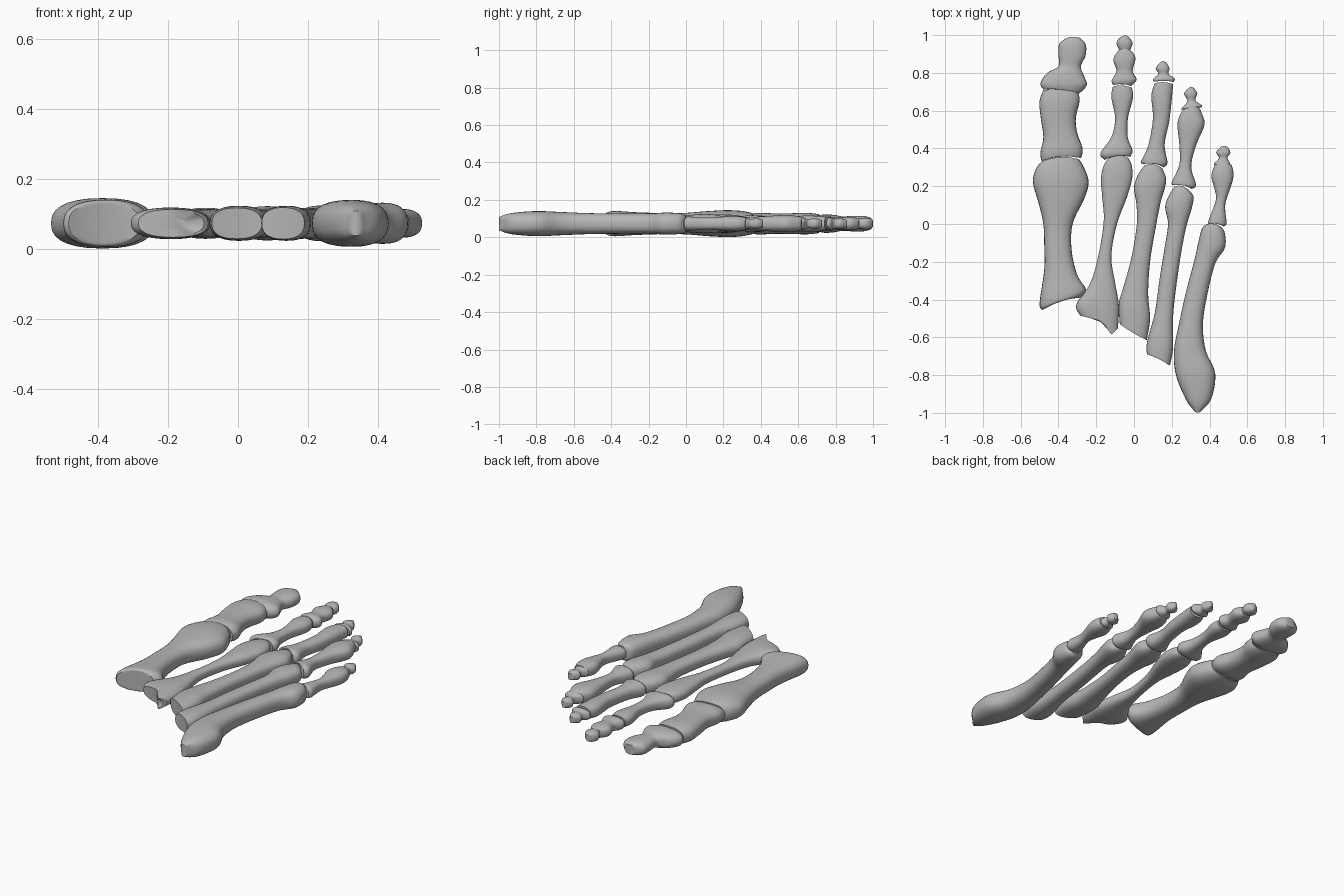
import bpy, bmesh, math

mat = bpy.data.materials.new("bone_grey")
mat.diffuse_color = (0.47, 0.47, 0.47, 1)
MID_Z, SIDES, SUB = 0.073, 28, 5


def spline(p0, p1, p2, p3, t):
    return [0.5 * (2*b + (c-a)*t + (2*a-5*b+4*c-d)*t*t + (3*b-a-3*c+d)*t**3)
            for a, b, c, d in zip(p0, p1, p2, p3)]


def bone(name, half_z, stations, bow=(0.012, 0.012), spike=None):
    """Loft through stations (left x, left y, right x, right y); bow bends the two end faces."""
    n = len(stations)
    path = []
    for i in range(n - 1):
        q = [stations[max(0, min(n-1, i+k))] for k in (-1, 0, 1, 2)]
        path += [spline(*q, j / SUB) for j in range(SUB)]
    path.append(stations[-1])
    widest = max(math.hypot(s[2]-s[0], s[3]-s[1]) for s in path)
    last = len(path) - 1
    # cap rings, rounded edge rings, body rings
    rings = [(0, 0.45), (0, 0.88)] + [(i, 1.0) for i in range(last + 1)] + [(last, 0.88), (last, 0.45)]
    bm = bmesh.new()
    loops = []
    for i, scale in rings:
        xl, yl, xr, yr = path[i]
        h = half_z * (math.hypot(xr-xl, yr-yl) / widest) ** 0.35
        w0 = max(0, 1 - i / 8) ** 2
        w1 = max(0, 1 - (last - i) / 8) ** 2
        h *= 1 - 0.1 * max(w0, w1)
        loop = []
        for k in range(SIDES):
            a = 2 * math.pi * k / SIDES
            c, s = math.cos(a), math.sin(a)
            u = math.copysign(abs(c) ** 0.85, c) * scale
            v = math.copysign(abs(s) ** 0.8, s) * scale
            x = (xl + xr) / 2 + u * (xr - xl) / 2
            y = (yl + yr) / 2 + u * (yr - yl) / 2
            y += (1 - u*u) * (bow[0] * w0 + bow[1] * w1)
            if spike:
                y -= spike[1] * w0 * max(0, 1 - abs(x - spike[0]) / spike[2])
            loop.append(bm.verts.new((x, y, MID_Z + v * h)))
        loops.append(loop)
    for a, b in zip(loops, loops[1:]):
        for k in range(SIDES):
            m = (k + 1) % SIDES
            bm.faces.new((a[k], a[m], b[m], b[k]))
    bm.faces.new(loops[0])
    bm.faces.new(loops[-1])
    bmesh.ops.recalc_face_normals(bm, faces=bm.faces)
    me = bpy.data.meshes.new(name)
    bm.to_mesh(me)
    bm.free()
    me.materials.append(mat)
    ob = bpy.data.objects.new(name, me)
    bpy.context.collection.objects.link(ob)
    bpy.context.view_layer.objects.active = ob
    ob.select_set(True)
    bpy.ops.object.shade_smooth_by_angle(angle=math.radians(40))
    ob.select_set(False)


# First ray (big toe)
bone("first_metatarsal", 0.072, [
    (-.485, -.455, -.28, -.39), (-.50, -.42, -.255, -.345), (-.475, -.24, -.30, -.27),
    (-.475, -.12, -.33, -.14), (-.48, 0, -.325, 0), (-.505, .11, -.265, .13),
    (-.535, .22, -.24, .22), (-.52, .29, -.265, .30), (-.49, .33, -.29, .342)], (.015, .018))
bone("first_proximal_phalanx", 0.059, [
    (-.49, .332, -.28, .348), (-.495, .38, -.272, .40), (-.48, .46, -.30, .48),
    (-.495, .57, -.308, .56), (-.50, .65, -.288, .65), (-.48, .708, -.295, .695)], (.018, .01))
bone("first_distal_phalanx", 0.05, [
    (-.48, .712, -.29, .69), (-.495, .745, -.25, .735), (-.46, .80, -.265, .785),
    (-.40, .835, -.282, .835), (-.40, .90, -.257, .89), (-.395, .955, -.255, .95),
    (-.355, .985, -.285, .985)], (.01, .006))

# Second ray
bone("second_metatarsal", 0.046, [
    (-.285, -.485, -.085, -.535), (-.305, -.425, -.08, -.43), (-.23, -.31, -.10, -.31),
    (-.185, -.15, -.12, -.17), (-.16, .02, -.09, 0), (-.168, .14, -.038, .14),
    (-.175, .24, -.01, .24), (-.16, .31, -.012, .31), (-.13, .355, -.03, .35)],
    (0, .012), (-.12, .06, .05))
bone("second_proximal_phalanx", 0.045, [
    (-.155, .34, -.02, .355), (-.178, .375, -.008, .39), (-.12, .46, -.033, .46),
    (-.10, .56, -.032, .56), (-.12, .67, -.005, .67), (-.112, .728, -.012, .722)], (.014, .008))
bone("second_middle_phalanx", 0.038, [
    (-.11, .735, -.015, .73), (-.118, .76, .014, .765), (-.093, .81, -.007, .81),
    (-.11, .87, .008, .88), (-.082, .92, -.018, .92)], (.008, .008))
bone("second_distal_phalanx", 0.032, [
    (-.08, .925, -.018, .925), (-.092, .955, -.008, .955), (-.082, .98, -.018, .98),
    (-.06, .995, -.035, .995)], (0, .004))

# Third ray
bone("third_metatarsal", 0.051, [
    (-.075, -.53, .068, -.615), (-.08, -.42, .085, -.50), (-.055, -.33, .075, -.37),
    (-.012, -.17, .085, -.20), (.015, .0, .113, -.03), (.012, .11, .14, .11),
    (0, .19, .163, .19), (.018, .255, .17, .24), (.055, .31, .15, .295)], (-.005, .014))
bone("third_proximal_phalanx", 0.047, [
    (.055, .318, .155, .30), (.038, .33, .177, .325), (.075, .415, .162, .42),
    (.10, .555, .186, .54), (.092, .68, .20, .66), (.11, .745, .207, .74)], (.012, .008))
bone("third_distal_phalanx", 0.034, [
    (.105, .753, .21, .752), (.10, .766, .215, .77), (.128, .795, .183, .795),
    (.115, .825, .188, .825), (.14, .857, .168, .857)], (.005, .005))

# Fourth ray
bone("fourth_metatarsal", 0.051, [
    (.068, -.69, .19, -.75), (.07, -.62, .207, -.655), (.11, -.47, .207, -.49),
    (.137, -.28, .225, -.32), (.163, -.12, .252, -.14), (.18, .0, .278, -.01),
    (.165, .09, .305, .08), (.187, .155, .315, .145), (.215, .198, .29, .18)], (.006, .012))
bone("fourth_proximal_phalanx", 0.046, [
    (.21, .205, .305, .185), (.20, .22, .328, .208), (.24, .315, .303, .305),
    (.24, .42, .33, .42), (.23, .53, .373, .525), (.25, .59, .357, .59),
    (.27, .615, .345, .615)], (.012, .006))
bone("fourth_distal_phalanx", 0.034, [
    (.255, .605, .355, .617), (.25, .612, .36, .628), (.283, .65, .325, .655),
    (.265, .69, .335, .692), (.29, .721, .315, .721)], (.006, .005))

# Fifth ray
bone("fifth_metatarsal", 0.067, [
    (.315, -.985, .36, -.985), (.275, -.93, .41, -.925), (.222, -.80, .43, -.79),
    (.212, -.67, .38, -.67), (.238, -.53, .365, -.53), (.275, -.36, .387, -.38),
    (.32, -.19, .43, -.21), (.342, -.09, .482, -.125), (.362, -.02, .48, -.045),
    (.39, .0, .46, -.015)], (-.014, .008))
bone("fifth_proximal_phalanx", 0.041, [
    (.395, .0, .475, -.012), (.395, .02, .49, .005), (.433, .125, .483, .10),
    (.425, .19, .51, .19), (.412, .235, .525, .24), (.412, .27, .525, .285),
    (.43, .318, .515, .315)], (.008, .006))
bone("fifth_distal_phalanx", 0.03, [
    (.425, .312, .505, .312), (.425, .322, .508, .322), (.45, .35, .495, .35),
    (.435, .378, .51, .378), (.46, .408, .495, .408)], (.004, .005))
